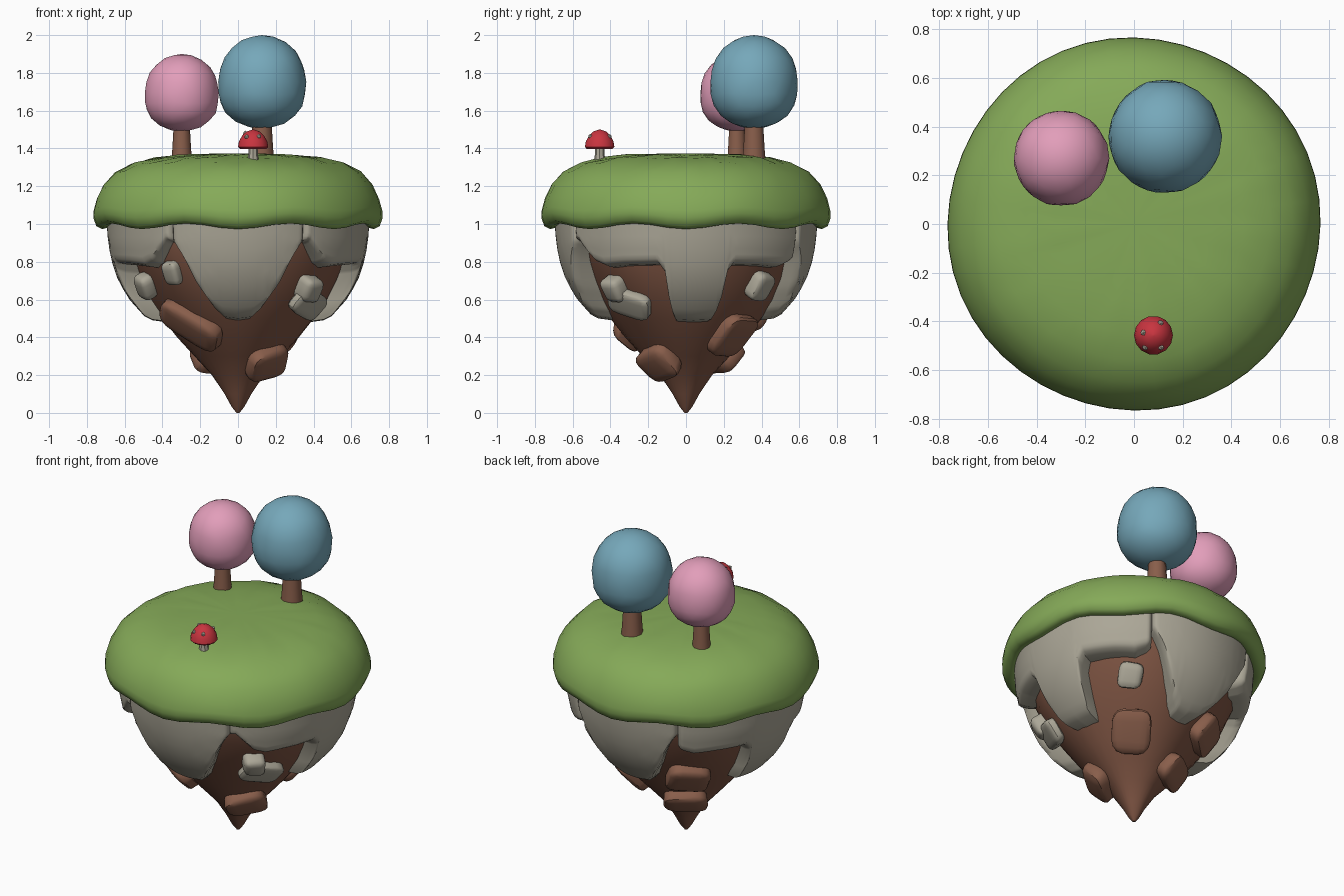
import bpy, bmesh, math, random
from math import sin, cos, pi, radians
from mathutils import Matrix, Vector

random.seed(4)
if "Cube" in bpy.data.objects:
    bpy.data.objects.remove(bpy.data.objects["Cube"])


def material(name, rgb):
    m = bpy.data.materials.new(name)
    m.use_nodes = True
    m.diffuse_color = (*rgb, 1)
    m.node_tree.nodes["Principled BSDF"].inputs["Base Color"].default_value = (*rgb, 1)
    return m


GRASS = material("grass green", (0.235, 0.40, 0.098))
DIRT = material("earth brown", (0.21, 0.09, 0.056))
CLOD = material("clod brown", (0.25, 0.112, 0.07))
STONE = material("stone grey", (0.41, 0.385, 0.31))
PINK = material("pink leaves", (0.76, 0.34, 0.49))
BLUE = material("blue leaves", (0.18, 0.39, 0.49))
RED = material("cap red", (0.58, 0.035, 0.05))
SPOT = material("spot cream", (0.60, 0.55, 0.45))


def finish(bm, name, mat, angle=40):
    bmesh.ops.recalc_face_normals(bm, faces=bm.faces[:])
    mesh = bpy.data.meshes.new(name)
    bm.to_mesh(mesh)
    bm.free()
    mesh.materials.append(mat)
    ob = bpy.data.objects.new(name, mesh)
    bpy.context.collection.objects.link(ob)
    bpy.ops.object.select_all(action="DESELECT")
    ob.select_set(True)
    bpy.context.view_layer.objects.active = ob
    bpy.ops.object.shade_smooth_by_angle(angle=radians(angle))


def lathe(name, profile, mat, segs, centre=(0, 0), warp=None, angle=40):
    """Revolve (radius, z) points; warp may shift each point by angle."""
    bm = bmesh.new()
    rings = []
    for r, z in profile:
        ring = []
        for i in range(segs):
            a = 2 * pi * i / segs
            rr, zz = warp(r, z, a) if warp else (r, z)
            ring.append(bm.verts.new((centre[0] + rr * cos(a), centre[1] + rr * sin(a), zz)))
        rings.append(ring)
    for low, high in zip(rings, rings[1:]):
        for i in range(segs):
            j = (i + 1) % segs
            bm.faces.new((low[i], low[j], high[j], high[i]))
    bm.faces.new(rings[0])
    bm.faces.new(rings[-1])
    finish(bm, name, mat, angle)


def interp(points, x):
    for (x0, y0), (x1, y1) in zip(points, points[1:]):
        if x <= x1:
            return y0 + (y1 - y0) * max(0, x - x0) / (x1 - x0)
    return points[-1][1]


# Radius by height for the earth cone and for the stone shell around it
EARTH = [(0, 0.008), (0.03, 0.032), (0.1, 0.07), (0.2, 0.135), (0.3, 0.225), (0.4, 0.315),
         (0.5, 0.395), (0.6, 0.47), (0.7, 0.525), (0.8, 0.57), (0.95, 0.615), (1.08, 0.62)]
SHELL = [(0.45, 0.43), (0.5, 0.485), (0.6, 0.575), (0.7, 0.635), (0.8, 0.668), (0.9, 0.688), (1.08, 0.70)]


# Grass cap with a drooping, wavy rim
def grass_warp(r, z, a):
    rim = max(0, min(1, (1.2 - z) / 0.2)) * (r > 0.6)
    top = r > 0.3 and z > 1.1
    return (r * (1 + 0.005 * sin(4 * a) * (r > 0.3)),
            z - 0.015 * rim * cos(8 * a) + top * random.uniform(-0.005, 0.005))


lathe("grass_cap", [(0.5, 1.08), (0.64, 1.03), (0.69, 0.995), (0.72, 0.988), (0.75, 1.003),
                    (0.766, 1.045), (0.764, 1.08), (0.747, 1.14), (0.712, 1.21), (0.65, 1.275),
                    (0.56, 1.322), (0.45, 1.35), (0.32, 1.365), (0.15, 1.372), (0.01, 1.372)],
      GRASS, 48, warp=grass_warp, angle=60)

# Earth cone
lathe("earth_cone", [(r, z) for z, r in EARTH], DIRT, 32,
      warp=lambda r, z, a: (r * (1 + 0.025 * sin(4 * a + 5 * z)), z))


# Stone plates: curved sheets with a lower edge given by angle, rounded into the earth
def plate(name, azimuth, half, lower_edge, cols=56):
    rows = [0, 0.12, 0.24, 0.36, 0.48, 0.6, 0.7, 0.8, 0.88, 0.94, 0.975, 1]
    bm = bmesh.new()
    grid = []
    for i in range(cols + 1):
        d = -half + 2 * half * i / cols
        a = radians(azimuth + d)
        bottom = lower_edge(d)
        column = []
        for v in rows:
            z = 1.08 + (bottom - 1.08) * v
            edge = min((1 - v) * (1.08 - bottom) / 0.035, (half - abs(d)) / 3, 1)
            thick = math.sqrt(1 - (1 - edge) ** 2)
            inner = interp(EARTH, z) - 0.03
            r = inner + (interp(SHELL, z) - inner) * thick
            column.append(bm.verts.new((r * cos(a), r * sin(a), z)))
        grid.append(column)
    for c0, c1 in zip(grid, grid[1:]):
        for k in range(len(rows) - 1):
            bm.faces.new((c0[k], c1[k], c1[k + 1], c0[k + 1]))
    finish(bm, name, STONE, 50)


def pointed(d):
    return interp([(0, 0.485), (9, 0.495), (14, 0.54), (20, 0.65), (26, 0.81), (29, 0.87), (32, 0.92)],
                  abs(d))


def tongued(shift):
    def edge(d):
        return interp([(0, 0.475), (12, 0.48), (13.5, 0.52), (15, 0.73), (18, 0.78), (35, 0.775),
                       (46, 0.765), (52, 0.79), (57, 0.85), (61, 0.90)], abs(d - shift))
    return edge


plate("front_stone_plate", -90, 32, pointed)
plate("back_stone_plate", 90, 32, pointed)
plate("left_stone_plate", 0, 60, tongued(5), 120)
plate("right_stone_plate", 180, 60, tongued(-5), 120)


# Rocks set in the earth: rounded, jittered blocks lying flat on the slope
def rock(name, azimuth, z, size, tilt, mat, out):
    bm = bmesh.new()
    bmesh.ops.create_cube(bm, size=1)
    for v in bm.verts:
        v.co *= random.uniform(0.9, 1.1)
    bmesh.ops.bevel(bm, geom=bm.edges[:], offset=0.28, segments=3, affect="EDGES", profile=0.5)
    a = radians(azimuth)
    r = interp(EARTH, z) + out
    slope = math.atan2(interp(EARTH, z + 0.1) - interp(EARTH, z - 0.1), 0.2)
    bm.transform(Matrix.Translation((r * cos(a), r * sin(a), z))
                 @ Matrix.Rotation(a + pi / 2, 4, "Z") @ Matrix.Rotation(slope, 4, "X")
                 @ Matrix.Rotation(radians(tilt), 4, "Y")
                 @ Matrix.Diagonal((size[0], size[1], size[2], 1)))
    finish(bm, name, mat, 35)


# azimuth, height, (width, depth, height), tilt
for n, spec in enumerate([(-133, 0.47, (0.36, 0.10, 0.19), 40), (-43, 0.27, (0.24, 0.11, 0.20), -20),
                          (47, 0.41, (0.23, 0.09, 0.27), 5), (125, 0.30, (0.26, 0.11, 0.18), 0),
                          (127, 0.53, (0.24, 0.10, 0.20), 10)]):
    rock(f"clod_{n + 1}", *spec, CLOD, 0.005)
for n, spec in enumerate([(-128, 0.74, (0.10, 0.08, 0.13), 0), (-158, 0.67, (0.12, 0.09, 0.15), 20),
                          (-39, 0.58, (0.24, 0.07, 0.15), 20), (-45, 0.66, (0.12, 0.12, 0.13), 0),
                          (48, 0.67, (0.14, 0.09, 0.15), 10)]):
    rock(f"pebble_{n + 1}", *spec, STONE, 0.02)


# Trees: tapered trunk and a full, rounded crown
def tree(name, x, y, low, high, radius, trunk, mat):
    lathe(name + "_trunk", [(trunk * 1.05, 1.33), (trunk * 0.95, 1.4), (trunk * 0.75, low + 0.1)],
          CLOD, 10, (x, y))
    bm = bmesh.new()
    bmesh.ops.create_icosphere(bm, subdivisions=3, radius=1)
    for v in bm.verts:
        h = max(-1, min(1, v.co.z))
        full = math.sqrt((1 - abs(h) ** 2.4) / max(1 - h * h, 0.001))
        wide = (1 - 0.06 * h) * full * radius * random.uniform(0.985, 1.01)
        v.co = (x + v.co.x * wide, y + v.co.y * wide, low + (high - low) * (h + 1) / 2)
    finish(bm, name + "_crown", mat)


tree("blue_tree", 0.127, 0.36, 1.505, 2.0, 0.233, 0.062, BLUE)
tree("pink_tree", -0.298, 0.27, 1.49, 1.9, 0.196, 0.052, PINK)

# Mushroom with a spotted cap
MX, MY = 0.08, -0.457
lathe("mushroom_stem", [(0.03, 1.34), (0.025, 1.37), (0.024, 1.42)], STONE, 8, (MX, MY))
lathe("mushroom_cap", [(0.02, 1.412), (0.07, 1.398), (0.08, 1.408), (0.075, 1.437), (0.058, 1.468),
                       (0.034, 1.49), (0.004, 1.5)], RED, 14, (MX, MY))
for n, (azimuth, r, z) in enumerate([(60, 0.058, 1.464), (165, 0.043, 1.481), (235, 0.06, 1.461),
                                     (302, 0.058, 1.464)]):
    a = radians(azimuth)
    bm = bmesh.new()
    bmesh.ops.create_icosphere(bm, subdivisions=1, radius=0.013)
    bmesh.ops.translate(bm, vec=Vector((MX + r * cos(a), MY + r * sin(a), z)), verts=bm.verts[:])
    finish(bm, f"cap_spot_{n + 1}", SPOT)
